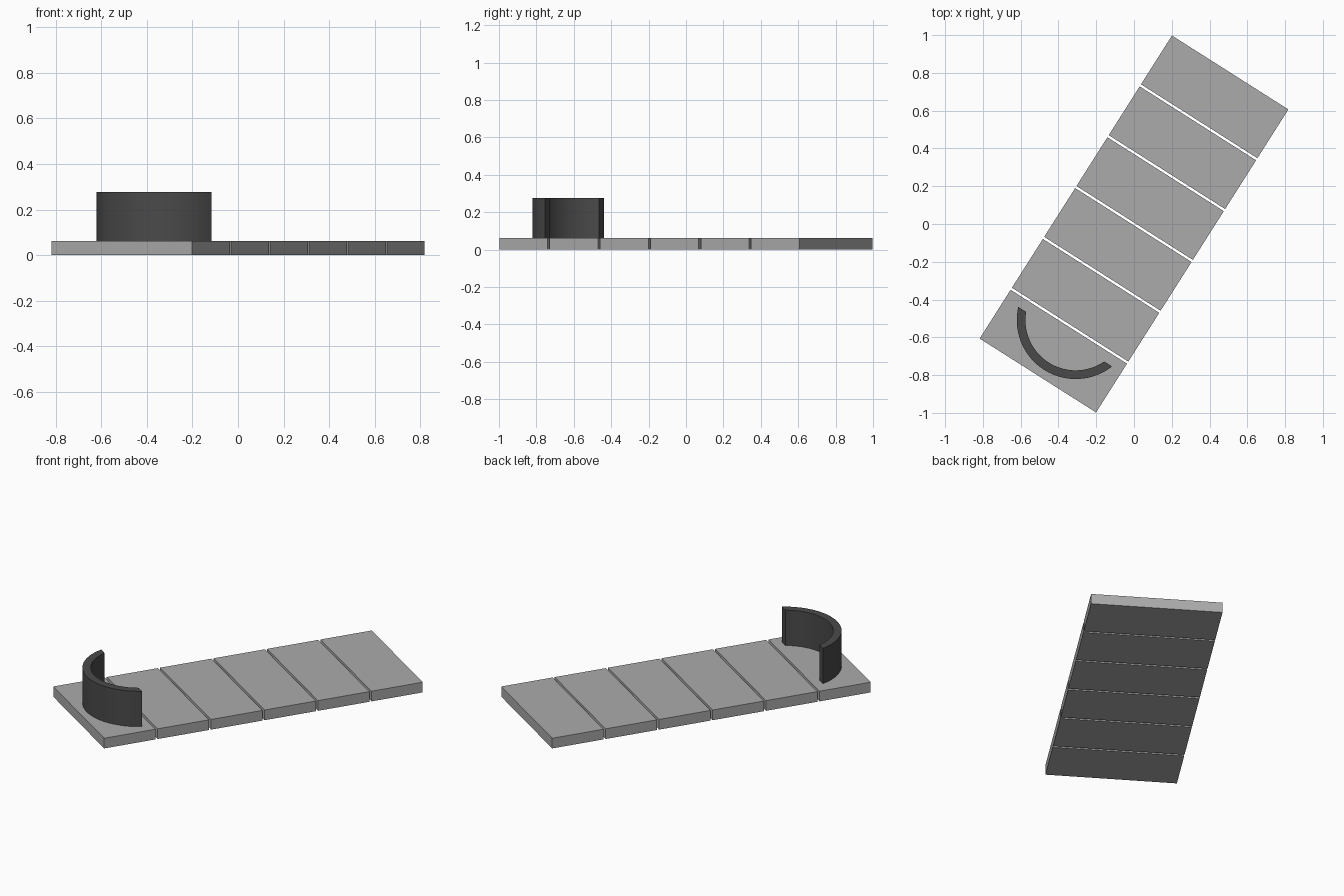
import bpy, bmesh, math
from mathutils import Matrix

if "Cube" in bpy.data.objects:
    bpy.data.objects.remove(bpy.data.objects["Cube"])

ANGLE = math.radians(57.6)          # heading of the long axis in plan
LENGTH, WIDTH, HEIGHT = 1.90, 0.73, 0.062
COUNT, GAP = 6, 0.013
TURN = Matrix.Rotation(ANGLE, 4, 'Z')


def material(name, value):
    mat = bpy.data.materials.new(name)
    mat.diffuse_color = (value, value, value, 1)
    mat.use_nodes = True
    mat.node_tree.nodes["Principled BSDF"].inputs["Base Color"].default_value = mat.diffuse_color
    return mat


def finish(name, bm, mat):
    bmesh.ops.transform(bm, matrix=TURN, verts=bm.verts)
    bmesh.ops.recalc_face_normals(bm, faces=bm.faces)
    mesh = bpy.data.meshes.new(name)
    bm.to_mesh(mesh)
    bm.free()
    mesh.materials.append(mat)
    obj = bpy.data.objects.new(name, mesh)
    bpy.context.collection.objects.link(obj)
    return obj


light_grey = material("light grey", 0.41)
dark_grey = material("dark grey", 0.068)

# Row of separate base slabs with narrow open joints
slab = (LENGTH - GAP * (COUNT - 1)) / COUNT
for i in range(COUNT):
    bm = bmesh.new()
    x = -LENGTH / 2 + slab / 2 + i * (slab + GAP)
    bmesh.ops.create_cube(bm, size=1, matrix=Matrix.Translation((x, 0, HEIGHT / 2))
                          @ Matrix.Diagonal((slab, WIDTH, HEIGHT, 1)))
    finish(f"base_slab_{i + 1}", bm, light_grey)

# Curved wall: ring segment trimmed square along a chord
CX, CY, R_OUT, R_IN, CHORD, TOP, SEG = -0.595, -0.012, 0.312, 0.266, 0.104, 0.277, 32


def arc(radius):
    half = math.acos(CHORD / radius)
    angles = [math.pi - half + 2 * half * i / SEG for i in range(SEG + 1)]
    return [(CX + radius * math.cos(a), CY + radius * math.sin(a)) for a in angles]


bm = bmesh.new()
rows = [[[bm.verts.new((x, y, z)) for x, y in arc(r)]
         for r, z in ((R_OUT, HEIGHT), (R_OUT, TOP), (R_IN, TOP), (R_IN, HEIGHT))]][0]
for k in range(4):
    a, b = rows[k], rows[(k + 1) % 4]
    for i in range(SEG):
        bm.faces.new((a[i], a[i + 1], b[i + 1], b[i]))
for end in (0, SEG):
    bm.faces.new([row[end] for row in rows])
wall = finish("curved_wall", bm, dark_grey)

# Smooth the curve, keep the rims and ends crisp
bpy.context.view_layer.objects.active = wall
wall.select_set(True)
bpy.ops.object.shade_smooth_by_angle(angle=math.radians(30))
